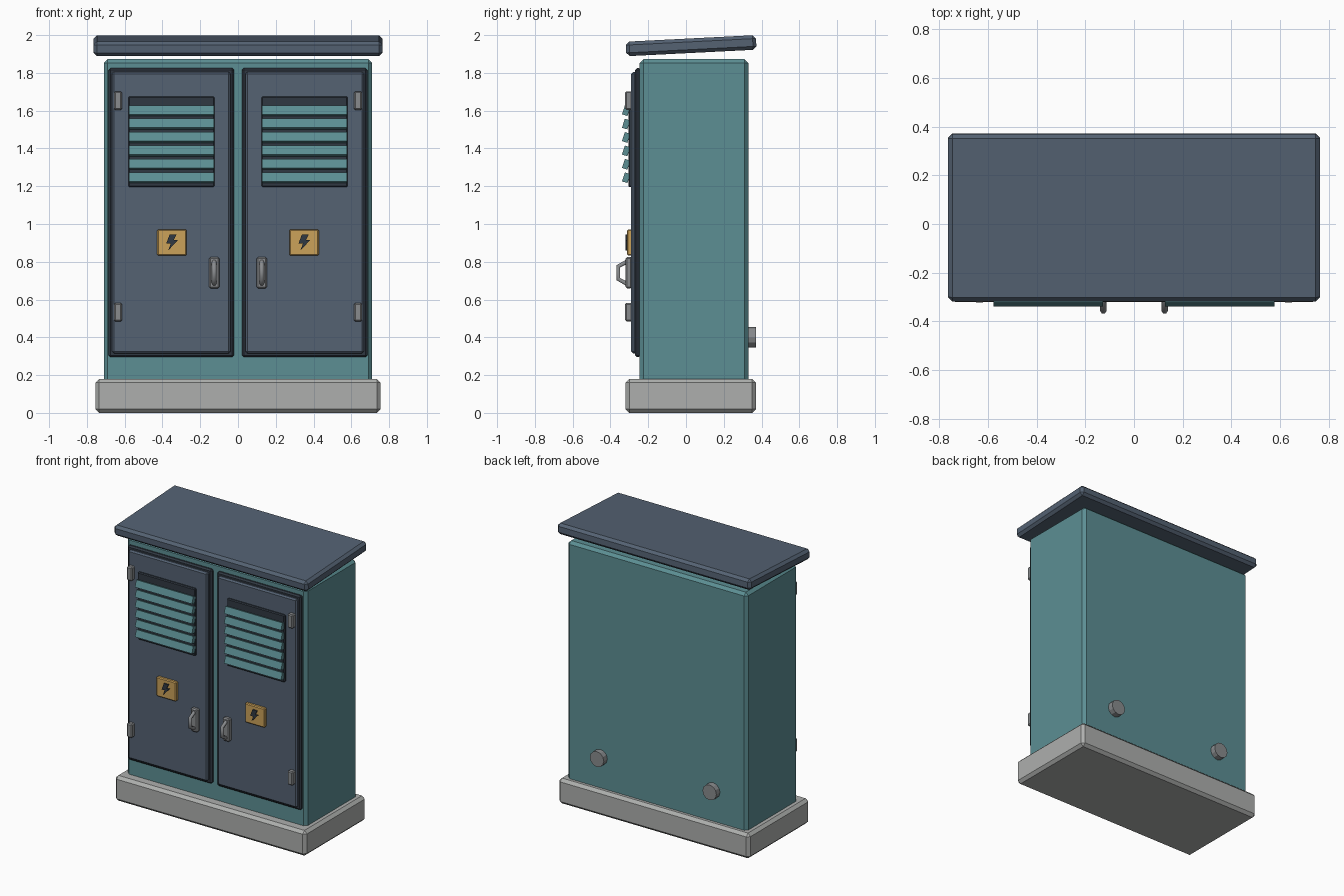
import bpy
import bmesh
from math import radians

if "Cube" in bpy.data.objects:
    bpy.data.objects.remove(bpy.data.objects["Cube"])


def material(name, rgb):
    m = bpy.data.materials.new(name)
    m.diffuse_color = (*rgb, 1)
    m.use_nodes = True
    m.node_tree.nodes["Principled BSDF"].inputs["Base Color"].default_value = m.diffuse_color
    return m


TEAL = material("teal_paint", (0.107, 0.274, 0.296))
SLATE = material("slate_paint", (0.089, 0.122, 0.171))
DARK = material("dark_seal", (0.03, 0.04, 0.055))
GOLD = material("warning_yellow", (0.6, 0.36, 0.1))
STEEL = material("steel", (0.25, 0.26, 0.27))
CONCRETE = material("concrete", (0.42, 0.43, 0.42))


def finish(name, bm, mat, bevel=0.0):
    if bevel:
        bmesh.ops.bevel(bm, geom=bm.edges[:], offset=bevel, segments=1,
                        affect='EDGES', clamp_overlap=True)
    bmesh.ops.recalc_face_normals(bm, faces=bm.faces[:])
    me = bpy.data.meshes.new(name)
    bm.to_mesh(me)
    bm.free()
    ob = bpy.data.objects.new(name, me)
    bpy.context.collection.objects.link(ob)
    me.materials.append(mat)
    return ob


def box(name, x, y, z, mat, bevel=0.0, tilt=0.0):
    """Box from (min, max) ranges, bevelled and tilted about its own x axis."""
    bm = bmesh.new()
    bmesh.ops.create_cube(bm, size=1)
    bmesh.ops.scale(bm, verts=bm.verts, vec=(x[1] - x[0], y[1] - y[0], z[1] - z[0]))
    ob = finish(name, bm, mat, bevel)
    ob.location = (sum(x) / 2, sum(y) / 2, sum(z) / 2)
    ob.rotation_euler.x = radians(tilt)
    return ob


def span(c, w):
    return (c - w / 2, c + w / 2)


# plinth, cabinet and sloping roof
box("plinth", (-0.755, 0.755), (-0.32, 0.37), (0, 0.18), CONCRETE, 0.02)
box("cabinet_body", (-0.71, 0.71), (-0.245, 0.33), (0.16, 1.873), TEAL, 0.02)
box("roof", (-0.765, 0.765), (-0.318, 0.372), span(1.944, 0.077), SLATE, 0.018, tilt=2.9)

# lightning outline around the sign centre
BOLT = [(-0.012, 0.042), (0.024, 0.042), (0.009, 0.012), (0.031, 0.012),
        (-0.02, -0.043), (-0.006, -0.006), (-0.03, -0.006)]

for side, s in (("left", -1), ("right", 1)):
    # door: dark seal behind a slate panel
    box(side + "_door_seal", span(s * 0.353, 0.665), (-0.27, -0.24), (0.295, 1.825), DARK, 0.01)
    box(side + "_door_panel", span(s * 0.353, 0.627), (-0.29, -0.262), (0.315, 1.805), SLATE, 0.01)

    # vent with tilted slats
    box(side + "_vent_back", span(s * 0.353, 0.456), (-0.305, -0.28), (1.195, 1.675), DARK, 0.006)
    for i in range(6):
        box(f"{side}_vent_slat_{i + 1}", span(s * 0.352, 0.45), span(-0.317, 0.03),
            span(1.6 - i * 0.071, 0.05), TEAL, tilt=-18)

    # warning sign with lightning symbol
    cx, cz = s * 0.35, 0.902
    box(side + "_warning_sign", span(cx, 0.156), (-0.312, -0.285), span(cz, 0.138), GOLD, 0.006)
    bm = bmesh.new()
    f = bm.faces.new([bm.verts.new((cx + x, -0.32, cz + z)) for x, z in BOLT])
    ext = bmesh.ops.extrude_face_region(bm, geom=[f], use_keep_orig=True)
    bmesh.ops.translate(bm, vec=(0, 0.012, 0),
                        verts=[v for v in ext["geom"] if isinstance(v, bmesh.types.BMVert)])
    finish(side + "_lightning_symbol", bm, DARK)

    # handle plate and bent grip
    hx = s * 0.126
    box(side + "_handle_plate", span(hx, 0.054), (-0.32, -0.285), span(0.742, 0.165), STEEL, 0.008)
    cu = bpy.data.curves.new(side + "_handle_grip", 'CURVE')
    cu.dimensions = '3D'
    cu.bevel_depth = 0.013
    cu.bevel_resolution = 1
    cu.use_fill_caps = True
    path = [(-0.31, 0.802), (-0.358, 0.776), (-0.358, 0.708), (-0.31, 0.682)]
    sp = cu.splines.new('POLY')
    sp.points.add(len(path) - 1)
    for p, (y, z) in zip(sp.points, path):
        p.co = (hx, y, z, 1)
    cu.materials.append(STEEL)
    bpy.context.collection.objects.link(bpy.data.objects.new(side + "_handle_grip", cu))

    # hinges
    for pos, z in (("upper", 1.653), ("lower", 0.533)):
        box(f"{side}_{pos}_hinge", span(s * 0.635, 0.042), (-0.322, -0.28),
            span(z, 0.098), STEEL, 0.007)

    # cable gland on the back
    bm = bmesh.new()
    bmesh.ops.create_cone(bm, cap_ends=True, segments=12, radius1=0.055, radius2=0.055, depth=0.06)
    gland = finish(side + "_cable_gland", bm, STEEL)
    gland.location = (s * 0.445, 0.341, 0.4)
    gland.rotation_euler.x = radians(90)
